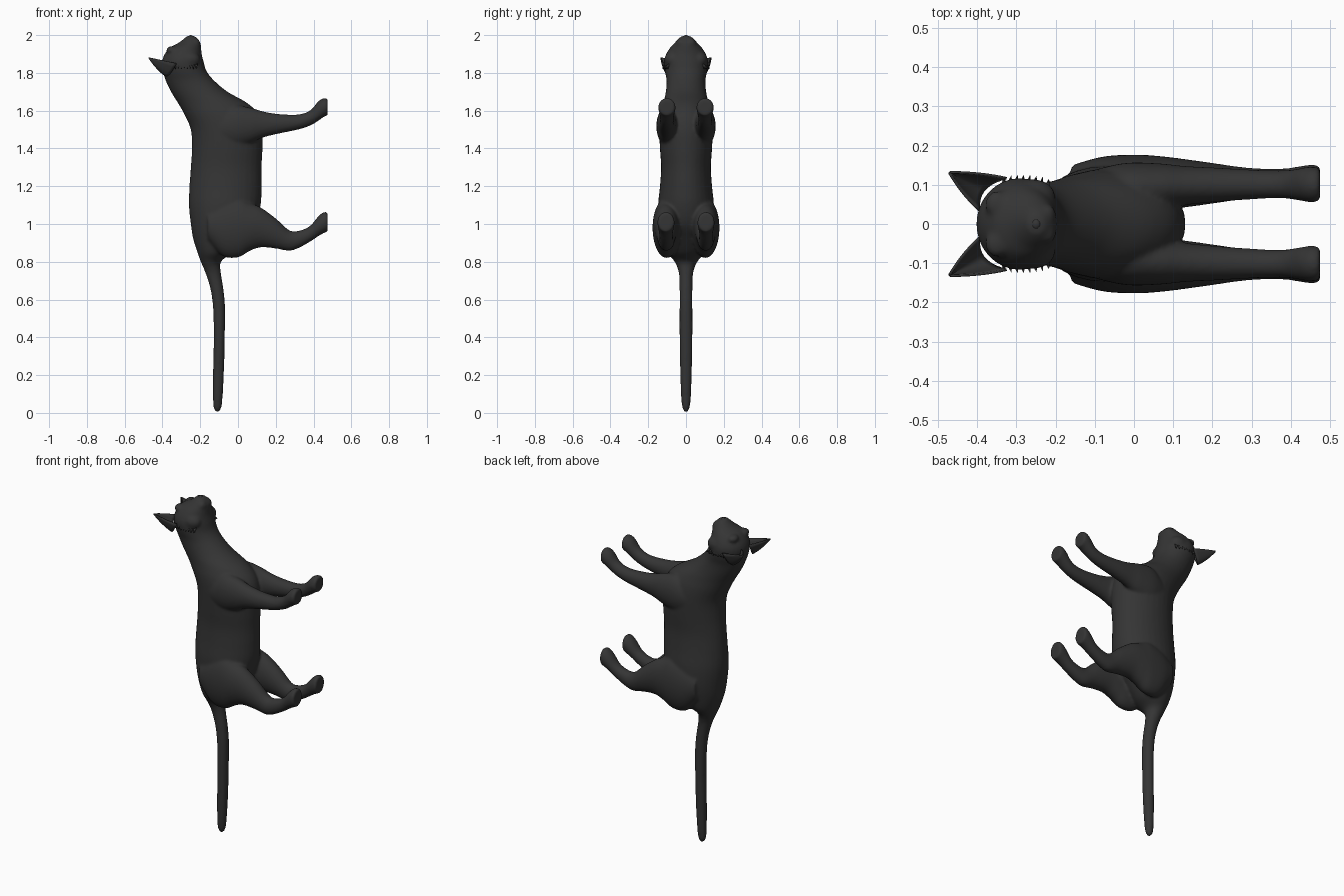
import bpy, bmesh, math
from mathutils import Vector

cube = bpy.data.objects.get("Cube")
if cube:
    bpy.data.objects.remove(cube, do_unlink=True)

fur = bpy.data.materials.new("charcoal fur")
fur.use_nodes = True
FUR = (0.035, 0.035, 0.035, 1)
fur.diffuse_color = FUR
fur.node_tree.nodes["Principled BSDF"].inputs["Base Color"].default_value = FUR


def finish(bm, name):
    bmesh.ops.recalc_face_normals(bm, faces=bm.faces)
    mesh = bpy.data.meshes.new(name)
    bm.to_mesh(mesh)
    bm.free()
    mesh.materials.append(fur)
    for p in mesh.polygons:
        p.use_smooth = True
    ob = bpy.data.objects.new(name, mesh)
    bpy.context.collection.objects.link(ob)
    return ob


def smooth_rows(rows, steps=5):
    """Catmull-Rom interpolation through rows of section numbers."""
    out = []
    for i in range(len(rows) - 1):
        a, b, c, d = (rows[max(i - 1, 0)], rows[i], rows[i + 1],
                      rows[min(i + 2, len(rows) - 1)])
        for k in range(steps):
            t = k / steps
            out.append([q + t / 2 * (r - p + t * (2 * p - 5 * q + 4 * r - s + t * (3 * (q - r) + s - p)))
                        for p, q, r, s in zip(a, b, c, d)])
    return out + [list(rows[-1])]


def loft(bm, rows, place, sides=32):
    """Skin a closed tube through elliptical rings; place maps a row and a circle point."""
    rings = []
    for row in smooth_rows(rows):
        angles = [2 * math.pi * k / sides for k in range(sides)]
        rings.append([bm.verts.new(place(row, math.cos(a), math.sin(a))) for a in angles])
    for lo, hi in zip(rings, rings[1:]):
        for k in range(sides):
            n = (k + 1) % sides
            bm.faces.new((lo[k], lo[n], hi[n], hi[k]))
    bm.faces.new(rings[0][::-1])
    bm.faces.new(rings[-1])


def ball(bm, centre, size):
    made = bmesh.ops.create_uvsphere(bm, u_segments=20, v_segments=12, radius=1)
    for v in made["verts"]:
        v.co = Vector(centre) + Vector(v.co[i] * size[i] for i in range(3))


# Tail, trunk, neck and head: height, back x, belly x, half width
trunk = [
    (0.005, -.118, -.1, .008), (.03, -.13, -.087, .02), (.1, -.133, -.08, .027),
    (.25, -.132, -.073, .032), (.4, -.128, -.07, .034), (.55, -.132, -.068, .034),
    (.65, -.145, -.076, .034), (.74, -.172, -.09, .038), (.8, -.197, -.09, .06),
    (.85, -.215, -.03, .1), (.92, -.237, .03, .125), (1.0, -.25, .09, .145),
    (1.1, -.26, .12, .148), (1.2, -.257, .125, .138), (1.3, -.25, .125, .132),
    (1.4, -.244, .13, .138), (1.5, -.25, .13, .142), (1.58, -.284, .108, .135),
    (1.64, -.318, .05, .12), (1.7, -.355, -.055, .107), (1.76, -.383, -.127, .103),
    (1.81, -.398, -.167, .112), (1.86, -.402, -.182, .117), (1.9, -.388, -.192, .105),
    (1.935, -.36, -.195, .083), (1.957, -.318, -.198, .062),
    (1.98, -.287, -.213, .042), (1.995, -.272, -.228, .024),
]
# Legs: x, centre z, half depth, centre y, half width
fore_leg = [
    (-.13, 1.5, .07, .07, .06), (-.03, 1.515, .11, .09, .065), (.06, 1.522, .095, .095, .06),
    (.13, 1.527, .07, .098, .05), (.21, 1.53, .053, .1, .044), (.32, 1.54, .04, .101, .037),
    (.385, 1.563, .041, .101, .036), (.425, 1.598, .052, .101, .042),
    (.455, 1.617, .05, .101, .046), (.475, 1.619, .044, .101, .042),
]
hind_leg = [
    (-.16, .99, .08, .09, .06), (-.08, .975, .145, .1, .072), (0, .98, .157, .104, .073),
    (.06, .984, .128, .104, .07), (.12, .982, .106, .104, .063), (.2, .95, .08, .104, .052),
    (.27, .913, .055, .104, .042), (.32, .918, .046, .105, .037), (.38, .947, .042, .106, .036),
    (.425, .988, .053, .106, .042), (.455, 1.008, .056, .106, .046), (.475, 1.01, .05, .106, .042),
]

bm = bmesh.new()
loft(bm, trunk, lambda r, c, s: ((r[1] + r[2]) / 2 + c * (r[2] - r[1]) / 2, s * r[3], r[0]))
for side in (1, -1):
    for leg in (fore_leg, hind_leg):
        loft(bm, leg, lambda r, c, s: (r[0], side * (r[3] + c * r[4]), r[1] + s * r[2]))
    # Muzzle pads, cheeks and brows
    ball(bm, (-.225, side * .024, 1.955), (.026, .028, .028))
    ball(bm, (-.26, side * .07, 1.87), (.06, .045, .045))
    ball(bm, (-.35, side * .05, 1.92), (.03, .035, .022))
ball(bm, (-.252, 0, 1.98), (.026, .022, .019))
body = finish(bm, "cat_body")
remesh = body.modifiers.new("merge", "REMESH")
remesh.mode = "VOXEL"
remesh.voxel_size = .008
remesh.use_smooth_shade = True
blend = body.modifiers.new("blend", "SMOOTH")
blend.factor = .5
blend.iterations = 6

for side, label in ((1, "left"), (-1, "right")):
    # Cupped ear swept from a curved base to its tip
    bm = bmesh.new()
    inner, back, outer = Vector((-.395, .035, 1.86)), Vector((-.4, .1, 1.71)), Vector((-.325, .117, 1.85))
    tip = Vector((-.474, .133, 1.882))
    grid = []
    for j in range(9):
        t = j / 8
        row = []
        for k in range(13):
            u = k / 12
            base = inner * (1 - u) ** 2 + back * 2 * u * (1 - u) + outer * u * u
            p = base.lerp(tip, t * .96)
            p += (base - (inner + outer) / 2) * .35 * t * (1 - t)
            row.append(bm.verts.new((p.x, side * p.y, p.z)))
        grid.append(row)
    for lo, hi in zip(grid, grid[1:]):
        for k in range(12):
            bm.faces.new((lo[k], lo[k + 1], hi[k + 1], hi[k]))
    ear = finish(bm, label + "_ear")
    shell = ear.modifiers.new("thickness", "SOLIDIFY")
    shell.thickness = .006
    shell.offset = 0

    # Almond eye
    bm = bmesh.new()
    ball(bm, (-.308, side * .054, 1.927), (.018, .015, .016))
    finish(bm, label + "_eye")

    # Row of short fur spikes along the cheek
    bm = bmesh.new()
    for i in range(8):
        x = -.335 + i * .016
        w = .009
        root = .1 - 2.2 * (x + .29) ** 2
        points = [(x - w, root, 1.85), (x + w, root, 1.85), (x, root, 1.82),
                  (x + .006, root + .026, 1.822 + .004 * (i % 2))]
        a, b, c, d = [bm.verts.new((p[0], side * p[1], p[2])) for p in points]
        for f in ((a, b, c), (a, b, d), (b, c, d), (c, a, d)):
            bm.faces.new(f)
    finish(bm, label + "_cheek_fur")

# Nose tip
bm = bmesh.new()
ball(bm, (-.25, 0, 1.99), (.012, .014, .01))
finish(bm, "nose")
